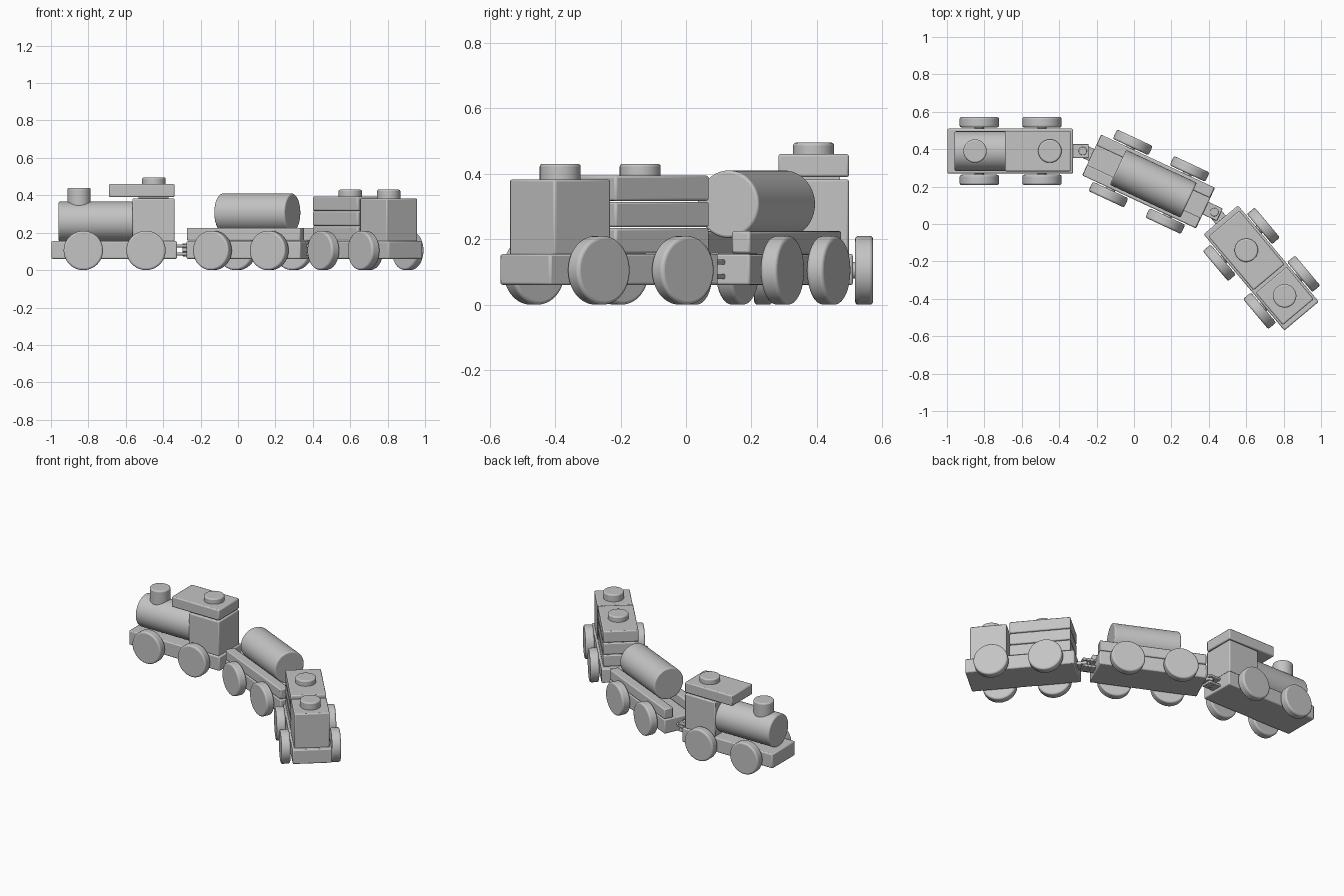
import bpy, bmesh, math
from mathutils import Matrix, Vector

if "Cube" in bpy.data.objects:
    bpy.data.objects.remove(bpy.data.objects["Cube"])

mat = bpy.data.materials.new("plain grey")
mat.diffuse_color = (0.55, 0.55, 0.55, 1)
mat.use_nodes = True
mat.node_tree.nodes["Principled BSDF"].inputs["Base Color"].default_value = mat.diffuse_color


def finish(name, bm, frame, bevel, segs):
    me = bpy.data.meshes.new(name)
    bmesh.ops.transform(bm, matrix=frame, verts=bm.verts)
    bm.to_mesh(me)
    bm.free()
    ob = bpy.data.objects.new(name, me)
    bpy.context.collection.objects.link(ob)
    me.materials.append(mat)
    if bevel:
        mod = ob.modifiers.new("soft edges", 'BEVEL')
        mod.width = bevel
        mod.segments = segs
        mod.limit_method = 'ANGLE'
        mod.angle_limit = math.radians(40)
    bpy.ops.object.select_all(action='DESELECT')
    ob.select_set(True)
    bpy.context.view_layer.objects.active = ob
    bpy.ops.object.shade_smooth_by_angle(angle=math.radians(35))
    return ob


def box(name, frame, x, y, z, bevel=0.007):
    """Box from (min, max) ranges in the car's own frame."""
    bm = bmesh.new()
    size = Vector((x[1] - x[0], y[1] - y[0], z[1] - z[0]))
    mid = Vector((sum(x) / 2, sum(y) / 2, sum(z) / 2))
    bmesh.ops.create_cube(bm, size=1)
    bmesh.ops.scale(bm, vec=size, verts=bm.verts)
    bmesh.ops.translate(bm, vec=mid, verts=bm.verts)
    return finish(name, bm, frame, bevel, 2)


def cyl(name, frame, centre, r, length, axis, bevel=0.008):
    bm = bmesh.new()
    bmesh.ops.create_cone(bm, cap_ends=True, segments=64, radius1=r, radius2=r, depth=length)
    rot = {'x': Matrix.Rotation(math.pi / 2, 4, 'Y'),
           'y': Matrix.Rotation(math.pi / 2, 4, 'X'),
           'z': Matrix.Identity(4)}[axis]
    bmesh.ops.transform(bm, matrix=Matrix.Translation(centre) @ rot, verts=bm.verts)
    return finish(name, bm, frame, bevel, 3)


def peg(name, frame, x, z0, z1):
    cyl(name, frame, (x, 0, (z0 + z1) / 2), 0.0625, z1 - z0, 'z')


def chassis(prefix, x, y, angle):
    """Base, axles and four wheels; returns the car's frame."""
    f = Matrix.Translation((x, y, 0)) @ Matrix.Rotation(math.radians(angle), 4, 'Z')
    box(prefix + "_base", f, (-0.336, 0.336), (-0.12, 0.12), (0.06, 0.155))
    for i, wx in enumerate((-0.165, 0.17)):
        cyl(f"{prefix}_axle_{i}", f, (wx, 0, 0.105), 0.025, 0.29, 'y', 0)
        for side, s in (("left", 1), ("right", -1)):
            cyl(f"{prefix}_wheel_{side}_{i}", f, (wx, s * 0.154, 0.105), 0.105, 0.055, 'y', 0.01)
    return f


def hitch(prefix, front, back):
    """Fork on the front car, tongue on the back car, and the pin joining them."""
    for z in (0.078, 0.122):
        box(f"{prefix}_fork", front, (0.33, 0.42), (-0.037, 0.037), (z, z + 0.016), 0.004)
    box(prefix + "_tongue", back, (-0.40, -0.33), (-0.035, 0.035), (0.098, 0.118), 0.004)
    cyl(prefix + "_pin", front, (0.388, 0, 0.108), 0.022, 0.07, 'z', 0.004)


# locomotive
a = chassis("engine", -0.662, 0.39, 0)
cyl("boiler", a, (-0.0975, 0, 0.26), 0.106, 0.40, 'x')
peg("chimney", a, -0.188, 0.34, 0.44)
box("engine_cab", a, (0.098, 0.323), (-0.108, 0.108), (0.15, 0.383))
box("engine_roof", a, (-0.028, 0.323), (-0.108, 0.108), (0.39, 0.46))
box("roof_joint", a, (0.13, 0.29), (-0.08, 0.08), (0.37, 0.40), 0)
peg("engine_roof_peg", a, 0.212, 0.45, 0.495)

# tank wagon
b = chassis("tanker", 0.078, 0.227, -25)
for side, s in (("left", 1), ("right", -1)):
    box(f"tank_rail_{side}", b, (-0.334, 0.334),
        tuple(sorted((s * 0.058, s * 0.12))), (0.157, 0.225))
cyl("tank", b, (0.028, 0, 0.307), 0.103, 0.417, 'x')

# rear van with stacked planks
c = chassis("van", 0.68, -0.235, -50)
box("van_cab", c, (0.083, 0.308), (-0.108, 0.108), (0.15, 0.383))
peg("van_cab_peg", c, 0.195, 0.37, 0.43)
for i in range(3):
    z = 0.157 + 0.08 * i
    box(f"plank_{i}", c, (-0.31, 0.065), (-0.108, 0.108), (z, z + 0.077))
peg("plank_peg", c, -0.124, 0.385, 0.43)

hitch("front_hitch", a, b)
hitch("rear_hitch", b, c)
